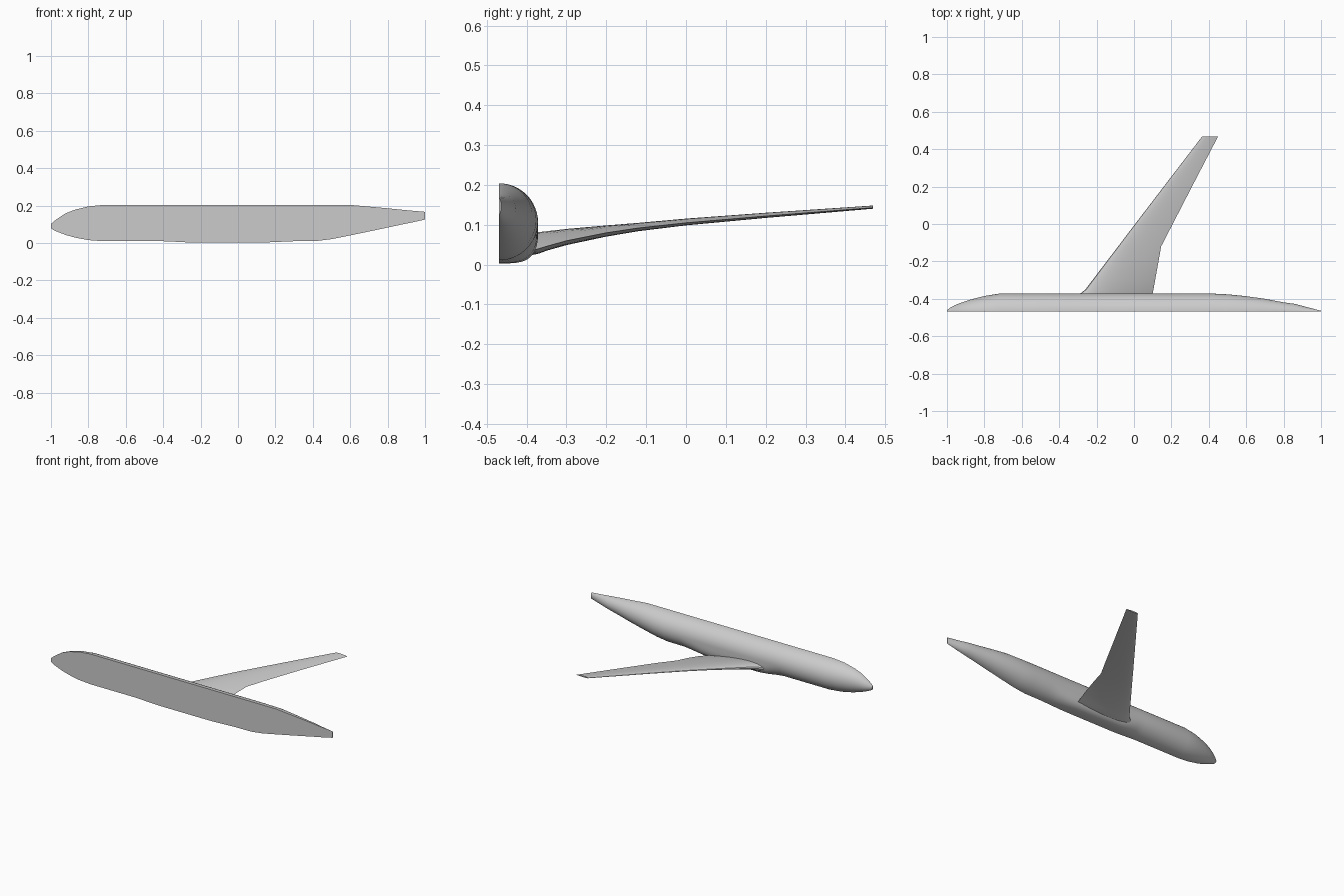
import bpy, bmesh, math

old = bpy.data.objects.get("Cube")
if old:
    bpy.data.objects.remove(old, do_unlink=True)

MID = -0.469  # flat symmetry plane of the half model

grey = bpy.data.materials.new("light_grey")
grey.use_nodes = True
grey.diffuse_color = (0.6, 0.6, 0.6, 1)
grey.node_tree.nodes["Principled BSDF"].inputs["Base Color"].default_value = (0.6, 0.6, 0.6, 1)


def loft(name, rings):
    """Skin closed rings of points and cap both ends."""
    bm = bmesh.new()
    rows = [[bm.verts.new(p) for p in ring] for ring in rings]
    n = len(rows[0])
    for a, b in zip(rows, rows[1:]):
        for i in range(n):
            j = (i + 1) % n
            bm.faces.new((a[i], a[j], b[j], b[i]))
    bm.faces.new(rows[0])
    bm.faces.new(rows[-1])
    bmesh.ops.recalc_face_normals(bm, faces=bm.faces[:])
    mesh = bpy.data.meshes.new(name)
    bm.to_mesh(mesh)
    bm.free()
    mesh.materials.append(grey)
    obj = bpy.data.objects.new(name, mesh)
    bpy.context.collection.objects.link(obj)
    bpy.ops.object.select_all(action='DESELECT')
    obj.select_set(True)
    bpy.context.view_layer.objects.active = obj
    bpy.ops.object.shade_smooth_by_angle(angle=math.radians(32))
    return obj


def body_ring(x, low, high, width, power, steps=32):
    """Half section: round above, squarer below where power exceeds 2."""
    mid, half = (low + high) / 2, (high - low) / 2
    ring = []
    for i in range(steps + 1):
        t = math.pi * i / steps - math.pi / 2
        e = 2 / power if t < 0 else 1
        s, c = math.sin(t), max(math.cos(t), 0)
        ring.append((x, MID + width * c ** e, mid + half * math.copysign(abs(s) ** e, s)))
    return ring


# Fuselage with belly fairing: x, bottom, top, half width, lower squareness
stations = [
    (-1.0, .080, .102, .008, 2), (-.985, .069, .116, .020, 2),
    (-.96, .058, .134, .034, 2), (-.92, .043, .160, .050, 2),
    (-.87, .029, .179, .066, 2), (-.80, .016, .196, .084, 2),
    (-.72, .010, .204, .097, 2), (-.40, .010, .204, .097, 2),
    (-.35, .008, .204, .097, 2.3), (-.30, .005, .204, .097, 2.9),
    (-.24, .003, .204, .098, 3.5), (.08, .003, .204, .098, 3.5),
    (.16, .004, .204, .097, 3), (.23, .007, .204, .097, 2.4),
    (.30, .010, .204, .097, 2), (.42, .011, .204, .097, 2),
    (.50, .021, .204, .093, 2), (.60, .041, .204, .083, 2),
    (.70, .062, .195, .069, 2), (.80, .083, .186, .050, 2),
    (.86, .096, .180, .042, 2), (.92, .108, .174, .026, 2),
    (1.0, .126, .167, .005, 2)]
loft("fuselage", [body_ring(*s) for s in stations])


def wing_ring(y, front, back, z_front, z_back, thick, steps=14):
    """Cambered aerofoil section, thicker above the chord line."""
    def point(u, side):
        shape = 2 * (1.4845 * u ** .5 - .63 * u - 1.758 * u ** 2 + 1.4215 * u ** 3 - .518 * u ** 4)
        share = .58 if side > 0 else -.42
        z = z_front + (z_back - z_front) * u + share * thick * shape * .5 / .5
        return (front + (back - front) * u, y, z)
    us = [(1 - math.cos(math.pi * i / steps)) / 2 for i in range(steps + 1)]
    return [point(u, 1) for u in reversed(us)] + [point(u, -1) for u in us[1:-1]]


# Wing: y, leading x, trailing x, leading z, trailing z, thickness
sections = [
    (-.42, -.34, .09, .050, .025, .056), (-.37, -.285, .10, .055, .040, .053),
    (-.35, -.26, .104, .060, .046, .048), (-.30, -.222, .113, .069, .060, .040),
    (-.20, -.146, .131, .083, .080, .028), (-.12, -.085, .145, .093, .092, .021),
    (0, .006, .207, .106, .105, .017), (.2, .159, .310, .123, .122, .013),
    (.469, .365, .450, .144, .143, .008)]
loft("wing", [wing_ring(*s) for s in sections])
